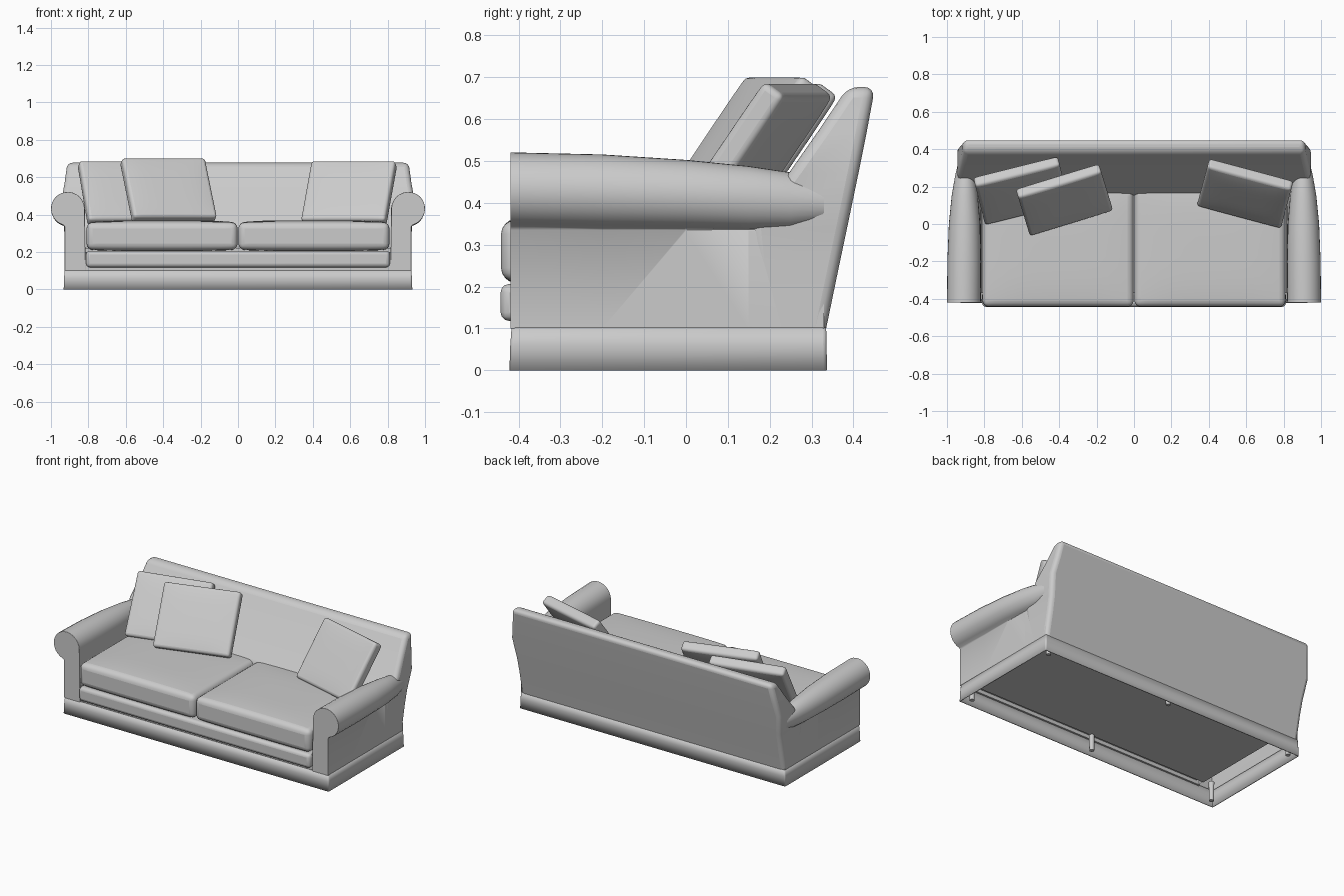
import bpy, bmesh
from math import cos, sin, radians
from mathutils import Matrix, Vector

if "Cube" in bpy.data.objects:
    bpy.data.objects.remove(bpy.data.objects["Cube"])

fabric = bpy.data.materials.new("grey fabric")
fabric.use_nodes = True
GREY = (0.6, 0.6, 0.6, 1)
fabric.diffuse_color = GREY
fabric.node_tree.nodes["Principled BSDF"].inputs["Base Color"].default_value = GREY


def finish(bm, name, bevel=0, segments=3, limit=40, angle=40):
    bmesh.ops.recalc_face_normals(bm, faces=bm.faces)
    mesh = bpy.data.meshes.new(name)
    bm.to_mesh(mesh)
    bm.free()
    ob = bpy.data.objects.new(name, mesh)
    bpy.context.collection.objects.link(ob)
    mesh.materials.append(fabric)
    if bevel:
        mod = ob.modifiers.new("soft edges", "BEVEL")
        mod.width, mod.segments = bevel, segments
        mod.limit_method, mod.angle_limit = "ANGLE", radians(limit)
    bpy.ops.object.select_all(action="DESELECT")
    ob.select_set(True)
    bpy.context.view_layer.objects.active = ob
    bpy.ops.object.shade_smooth_by_angle(angle=radians(angle))
    return ob


def loft(name, rings, closed=True, cap_first=False, cap_last=False, **kw):
    """Skin a surface over a list of equal-length rings."""
    bm = bmesh.new()
    rows = [[bm.verts.new(p) for p in ring] for ring in rings]
    n = len(rows[0])
    for a, b in zip(rows, rows[1:]):
        for i in range(n if closed else n - 1):
            j = (i + 1) % n
            bm.faces.new((a[i], a[j], b[j], b[i]))
    if cap_first:
        bm.faces.new(rows[0])
    if cap_last:
        bm.faces.new(rows[-1])
    return finish(bm, name, **kw)


def box(name, lo, hi, **kw):
    bm = bmesh.new()
    lo, hi = Vector(lo), Vector(hi)
    bmesh.ops.create_cube(bm, size=1, matrix=Matrix.Translation((lo + hi) / 2)
                          @ Matrix.Diagonal((*(hi - lo), 1)))
    return finish(bm, name, **kw)


def cushion(name, size, crown, matrix, bevel, cells=12):
    """Boxed cushion: flat slab whose two broad faces swell in the middle."""
    w, d, t = size
    bm = bmesh.new()
    bmesh.ops.create_grid(bm, x_segments=cells, y_segments=cells, size=1)
    geom = bmesh.ops.extrude_face_region(bm, geom=bm.faces[:])["geom"]
    top = {v for v in geom if isinstance(v, bmesh.types.BMVert)}
    for v in bm.verts:
        u, s = v.co.x, v.co.y
        swell = t / 2 + crown * (1 - u ** 4) * (1 - s ** 4)
        v.co = (u * w / 2, s * d / 2, swell if v in top else -swell)
    bm.transform(matrix)
    return finish(bm, name, bevel=bevel, segments=4, limit=50)


def rect(w, front, back, z):
    return [(-w, front, z), (w, front, z), (w, back, z), (-w, back, z)]


# Skirt: thin open band around the foot
skirt = loft("skirt", [rect(0.932, -0.422, 0.337, 0), rect(0.93, -0.42, 0.336, 0.06),
                       rect(0.927, -0.417, 0.335, 0.102)], bevel=0.008)
wall = skirt.modifiers.new("cloth", "SOLIDIFY")
wall.thickness = 0.006

# Leaning back, open underneath: height, front, rear, half width
back_levels = [(0.1, 0.2, 0.335, 0.927), (0.25, 0.16, 0.366, 0.927),
               (0.34, 0.15, 0.385, 0.93), (0.47, 0.245, 0.412, 0.945),
               (0.57, 0.315, 0.432, 0.927), (0.677, 0.387, 0.452, 0.912)]
loft("backrest", [rect(w, f, b, z) for z, f, b, w in back_levels],
     cap_last=True, bevel=0.026, segments=4)

# Rolled arms, lofted front to rear: y, roll centre x/z, radii x/z, neck x
arm_sections = [(-0.42, 0.91, 0.431, 0.09, 0.09, 0.927),
                (-0.2, 0.908, 0.426, 0.09, 0.09, 0.927),
                (0.0, 0.906, 0.419, 0.084, 0.084, 0.927),
                (0.15, 0.905, 0.411, 0.07, 0.077, 0.927),
                (0.25, 0.903, 0.405, 0.055, 0.068, 0.925),
                (0.33, 0.895, 0.40, 0.045, 0.05, 0.92)]
for side, s in (("left", 1), ("right", -1)):
    rings = []
    for y, cx, cz, rx, rz, neck in arm_sections:
        ring = [(s * 0.815, y, 0.1), (s * 0.817, y, 0.25)]
        for k in range(19):
            a = radians(180 - k * 255 / 18)
            ring.append((s * (cx + rx * cos(a)), y, cz + rz * sin(a)))
        ring += [(s * neck, y, 0.335), (s * 0.927, y, 0.1)]
        rings.append(ring)
    loft(side + "_arm", rings, closed=False, cap_first=True,
         bevel=0.008, limit=60)

# Seat deck and padded front rail
box("seat_deck", (-0.82, -0.37, 0.1), (0.82, 0.2, 0.22))
box("front_panel", (-0.82, -0.412, 0.095), (0.82, -0.40, 0.2))
box("front_rail", (-0.812, -0.443, 0.118), (0.812, -0.36, 0.206), bevel=0.02)

# Seat cushions
for side, s in (("left", 1), ("right", -1)):
    cushion(side + "_seat_cushion", (0.807, 0.64, 0.145), 0.012,
            Matrix.Translation((s * 0.406, -0.122, 0.285)), 0.032)

# Loose pillows: centre and turn
pillows = {"left_pillow": ((0.594, 0.163, 0.515), -15),
           "right_rear_pillow": ((-0.602, 0.178, 0.515), 14),
           "right_front_pillow": ((-0.372, 0.129, 0.53), 17)}
for name, (centre, turn) in pillows.items():
    place = (Matrix.Translation(centre) @ Matrix.Rotation(radians(turn), 4, "Z")
             @ Matrix.Rotation(radians(55), 4, "X"))
    cushion(name, (0.465, 0.385, 0.062), 0.008, place, 0.016)

# Six short round legs
for row, y in (("front", -0.37), ("rear", 0.3)):
    for spot, x in (("left", 0.88), ("middle", 0), ("right", -0.88)):
        bm = bmesh.new()
        bmesh.ops.create_cone(bm, cap_ends=True, segments=16, radius1=0.014,
                              radius2=0.016, depth=0.12,
                              matrix=Matrix.Translation((x, y, 0.062)))
        finish(bm, f"{row}_{spot}_leg")
